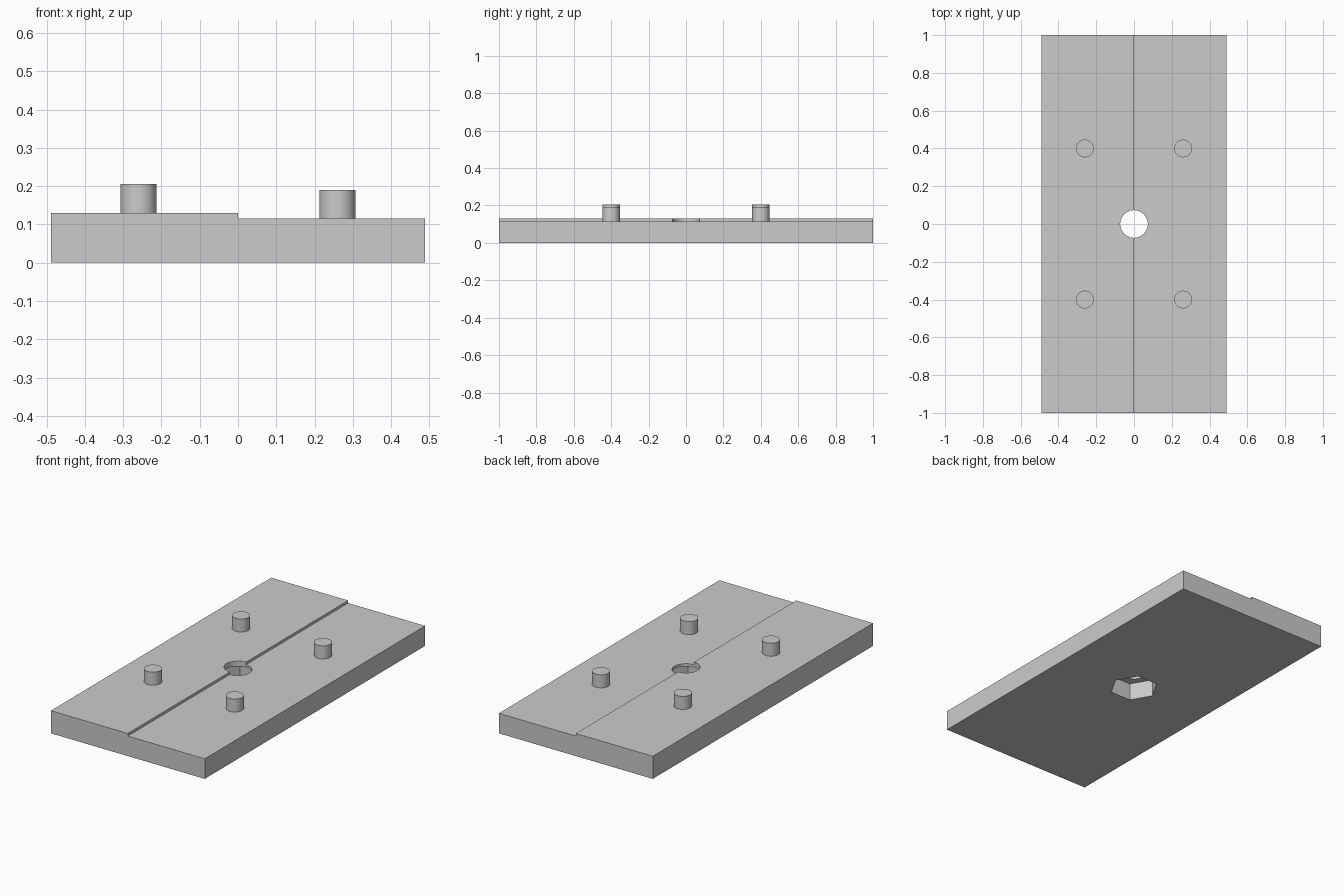
import bpy
import bmesh
from math import radians
from mathutils import Matrix

default = bpy.data.objects.get("Cube")
if default:
    bpy.data.objects.remove(default, do_unlink=True)

HALF_X, HALF_Y = 0.489, 1.0
LOW_TOP, HIGH_TOP = 0.115, 0.13
PEG_X, PEG_Y, PEG_RADIUS, PEG_HEIGHT = 0.26, 0.4, 0.047, 0.075
HOLE_RADIUS, POCKET_RADIUS, POCKET_DEPTH = 0.073, 0.13, 0.1

grey = bpy.data.materials.new("plain grey")
grey.use_nodes = True
colour = (0.6, 0.6, 0.6, 1)
grey.diffuse_color = colour
grey.node_tree.nodes["Principled BSDF"].inputs["Base Color"].default_value = colour


def add_object(name, bm):
    bmesh.ops.recalc_face_normals(bm, faces=bm.faces)
    mesh = bpy.data.meshes.new(name)
    bm.to_mesh(mesh)
    bm.free()
    mesh.materials.append(grey)
    obj = bpy.data.objects.new(name, mesh)
    bpy.context.collection.objects.link(obj)
    return obj


def select_only(obj):
    bpy.ops.object.select_all(action="DESELECT")
    obj.select_set(True)
    bpy.context.view_layer.objects.active = obj


def prism(name, sides, radius, x, y, bottom, top, turn=0):
    bm = bmesh.new()
    place = Matrix.Translation((x, y, (bottom + top) / 2)) @ Matrix.Rotation(turn, 4, "Z")
    bmesh.ops.create_cone(bm, cap_ends=True, segments=sides, radius1=radius,
                          radius2=radius, depth=top - bottom, matrix=place)
    return add_object(name, bm)


# Stepped plate: cross-section swept along its length
profile = [(-HALF_X, 0), (HALF_X, 0), (HALF_X, LOW_TOP), (0, LOW_TOP),
           (0, HIGH_TOP), (-HALF_X, HIGH_TOP)]
bm = bmesh.new()
section = bm.faces.new([bm.verts.new((x, -HALF_Y, z)) for x, z in profile])
swept = bmesh.ops.extrude_face_region(bm, geom=[section], use_keep_orig=True)
bmesh.ops.translate(bm, vec=(0, 2 * HALF_Y, 0),
                    verts=[v for v in swept["geom"] if isinstance(v, bmesh.types.BMVert)])
plate = add_object("stepped_plate", bm)

# Round through hole and hexagonal pocket underneath, with corners along x
cutters = [
    prism("hole_cutter", 64, HOLE_RADIUS, 0, 0, -0.1, 0.3),
    prism("pocket_cutter", 6, POCKET_RADIUS, 0, 0, -0.1, POCKET_DEPTH, radians(30)),
]
# Turn the pocket so that a corner points along x
pocket = cutters[1].data
if max(v.co.x for v in pocket.vertices) < POCKET_RADIUS * 0.95:
    pocket.transform(Matrix.Rotation(radians(30), 4, "Z"))

select_only(plate)
for cutter in cutters:
    cutter.hide_render = True
    cut = plate.modifiers.new(cutter.name, "BOOLEAN")
    cut.operation = "DIFFERENCE"
    cut.solver = "EXACT"
    cut.object = cutter
    bpy.ops.object.modifier_apply(modifier=cut.name)
for cutter in cutters:
    bpy.data.objects.remove(cutter, do_unlink=True)
select_only(plate)
bpy.ops.object.shade_smooth_by_angle(angle=radians(30))

# Four locating pegs, each standing on its own level
for side, x, level in (("left", PEG_X, LOW_TOP), ("right", -PEG_X, HIGH_TOP)):
    for end, y in (("front", -PEG_Y), ("back", PEG_Y)):
        peg = prism(f"{end}_{side}_peg", 48, PEG_RADIUS, x, y, level, level + PEG_HEIGHT)
        select_only(peg)
        bpy.ops.object.shade_smooth_by_angle(angle=radians(30))
